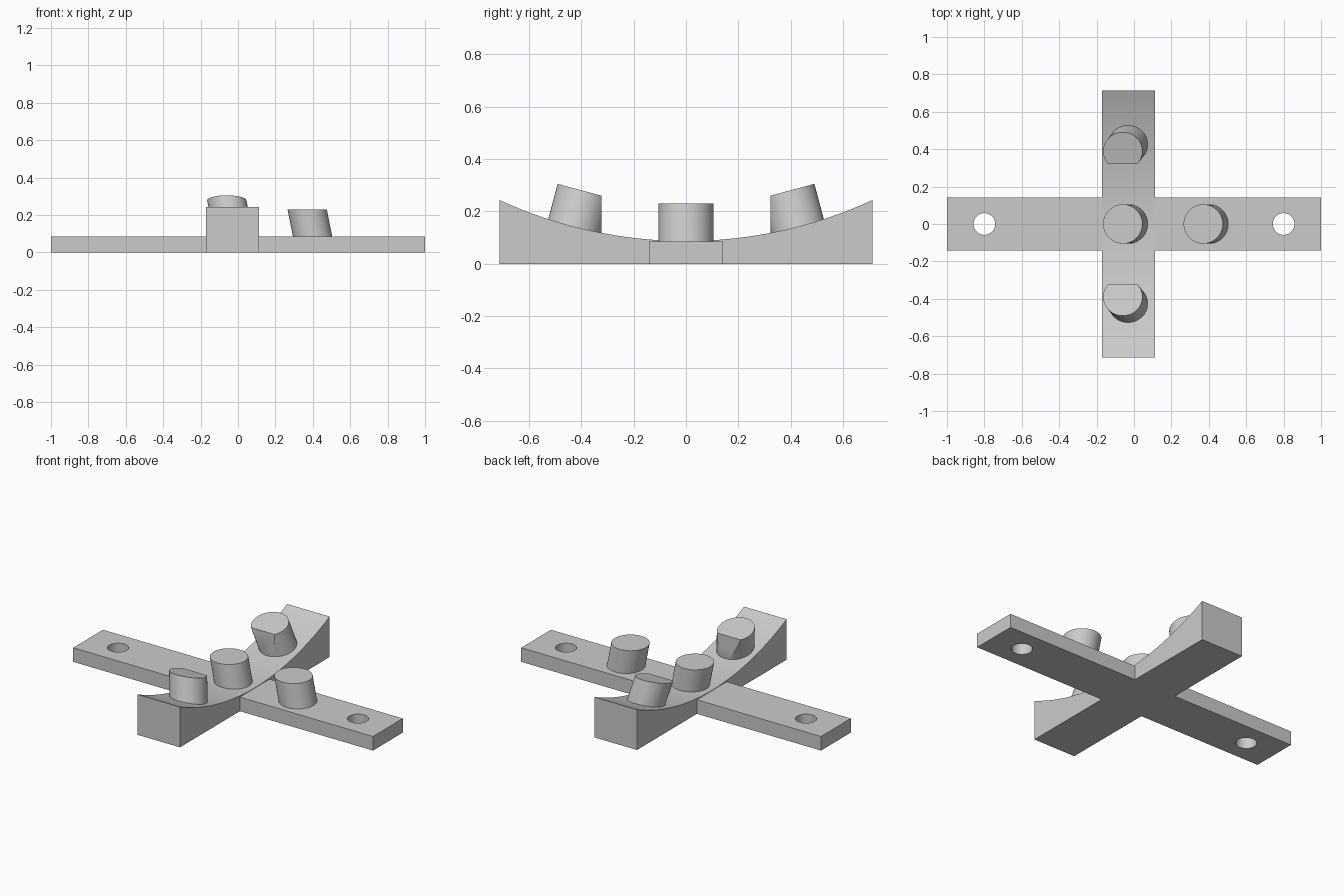
import bpy
import bmesh
from math import cos, sin, pi, radians, sqrt
from mathutils import Matrix, Vector

cube = bpy.data.objects.get("Cube")
if cube:
    bpy.data.objects.remove(cube, do_unlink=True)

grey = bpy.data.materials.new("light grey")
grey.use_nodes = True
grey.diffuse_color = (0.6, 0.6, 0.6, 1)
grey.node_tree.nodes["Principled BSDF"].inputs["Base Color"].default_value = (0.6, 0.6, 0.6, 1)

PLATE = 0.085       # thickness of the flat bar
RADIUS = 0.105      # peg radius
LEAN = 0.2          # sideways lean of every peg


def finish(bm, name):
    bmesh.ops.recalc_face_normals(bm, faces=bm.faces)
    mesh = bpy.data.meshes.new(name)
    bm.to_mesh(mesh)
    bm.free()
    mesh.materials.append(grey)
    obj = bpy.data.objects.new(name, mesh)
    bpy.context.collection.objects.link(obj)
    return obj


def activate(obj):
    bpy.ops.object.select_all(action='DESELECT')
    obj.select_set(True)
    bpy.context.view_layer.objects.active = obj


def smooth(obj):
    activate(obj)
    bpy.ops.object.shade_smooth_by_angle(angle=radians(30))


def prism(profile, direction, name):
    """Extrude a closed outline of points along a direction."""
    bm = bmesh.new()
    face = bm.faces.new([bm.verts.new(p) for p in profile])
    new = bmesh.ops.extrude_face_region(bm, geom=[face])["geom"]
    verts = [v for v in new if isinstance(v, bmesh.types.BMVert)]
    bmesh.ops.translate(bm, verts=verts, vec=Vector(direction))
    return finish(bm, name)


def combine(target, tool, operation):
    """Apply a boolean and remove the tool."""
    mod = target.modifiers.new(operation.lower(), 'BOOLEAN')
    mod.operation = operation
    mod.solver = 'EXACT'
    mod.object = tool
    activate(target)
    bpy.ops.object.modifier_apply(modifier=mod.name)
    bpy.data.objects.remove(tool, do_unlink=True)


# Flat bar running left to right
base = prism([(-1, -0.142, 0), (1, -0.142, 0), (1, 0.142, 0), (-1, 0.142, 0)],
             (0, 0, PLATE), "cross_base")

# Concave cradle running front to back
ARC, HALF, LOW = 1.7, 0.713, 0.087
outline = [(-0.172, HALF, 0), (-0.172, -HALF, 0)]
for i in range(33):
    y = HALF * (i / 16 - 1)
    outline.append((-0.172, y, LOW + ARC - sqrt(ARC**2 - y**2)))
combine(base, prism(outline, (0.284, 0, 0), "cradle"), 'UNION')

# Screw holes near both ends of the bar
for x in (-0.8, 0.8):
    ring = [(x + 0.058 * cos(i * pi / 24), 0.058 * sin(i * pi / 24), -0.1) for i in range(48)]
    combine(base, prism(ring, (0, 0, 0.4), "hole_cutter"), 'DIFFERENCE')
smooth(base)


# Leaning pegs, the outer pair tilted inwards and trimmed flat
def peg(name, top, height, tilt=0, trim=None):
    bm = bmesh.new()
    bmesh.ops.create_cone(bm, cap_ends=True, segments=64, radius1=RADIUS,
                          radius2=RADIUS, depth=height)
    for v in bm.verts:
        v.co.z -= height / 2
        v.co.x -= LEAN * v.co.z
    bmesh.ops.transform(bm, verts=bm.verts,
                        matrix=Matrix.Translation(top) @ Matrix.Rotation(tilt, 4, 'X'))
    if trim:
        side = 1 if trim > 0 else -1
        cut = bmesh.ops.bisect_plane(bm, geom=bm.verts[:] + bm.edges[:] + bm.faces[:],
                                     plane_co=(0, trim, 0), plane_no=(0, side, 0),
                                     clear_inner=True)["geom_cut"]
        bmesh.ops.holes_fill(bm, edges=[e for e in cut if isinstance(e, bmesh.types.BMEdge)])
    smooth(finish(bm, name))


peg("centre_peg", (-0.06, 0, 0.23), 0.16)
peg("left_peg", (0.37, 0, 0.23), 0.16)
for name, s in (("front_peg", -1), ("back_peg", 1)):
    peg(name, (-0.06, s * 0.389, 0.278), 0.17, s * radians(15), s * 0.322)
